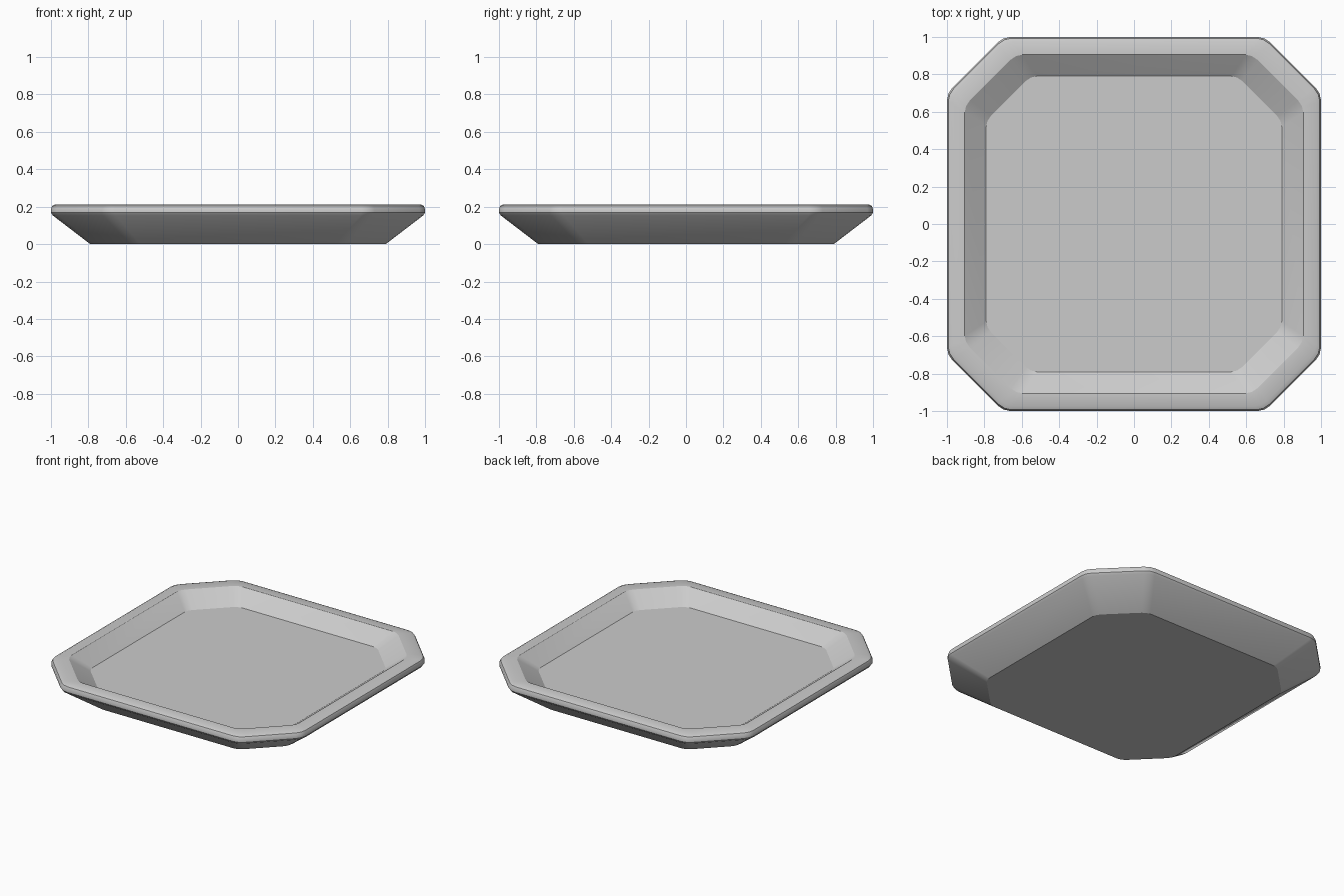
import bpy, bmesh, math

old = bpy.data.objects.get("Cube")
if old:
    bpy.data.objects.remove(old, do_unlink=True)

grey = bpy.data.materials.new("light grey")
grey.use_nodes = True
colour = (0.6, 0.6, 0.6, 1)
grey.diffuse_color = colour
grey.node_tree.nodes["Principled BSDF"].inputs["Base Color"].default_value = colour

# Outline: a square with cut, softly rounded corners, one quarter repeated four times
corner = [(1, 0.66), (0.992, 0.697), (0.97, 0.73),
          (0.73, 0.97), (0.697, 0.992), (0.66, 1)]
outline = []
for turn in range(4):
    c, s = round(math.cos(turn * math.pi / 2)), round(math.sin(turn * math.pi / 2))
    outline += [(x * c - y * s, x * s + y * c) for x, y in corner]

# Section from the underside, over the rim, down to the tray floor: (half width, height)
section = [(0.79, 0), (0.99, 0.153), (1, 0.168), (1, 0.187),
           (0.993, 0.204), (0.975, 0.213), (0.905, 0.213), (0.79, 0.127)]

bm = bmesh.new()
rings = [[bm.verts.new((x * r, y * r, z)) for x, y in outline] for r, z in section]
n = len(outline)
for low, high in zip(rings, rings[1:]):
    for i in range(n):
        j = (i + 1) % n
        bm.faces.new((low[i], low[j], high[j], high[i]))
bm.faces.new(rings[-1])
bm.faces.new(rings[0][::-1])
bmesh.ops.recalc_face_normals(bm, faces=bm.faces[:])

mesh = bpy.data.meshes.new("tray")
bm.to_mesh(mesh)
bm.free()
mesh.materials.append(grey)
tray = bpy.data.objects.new("tray", mesh)
bpy.context.collection.objects.link(tray)

# Smooth rounded corners, crisp floor and wall edges
bpy.context.view_layer.objects.active = tray
tray.select_set(True)
bpy.ops.object.shade_smooth_by_angle(angle=math.radians(30))
